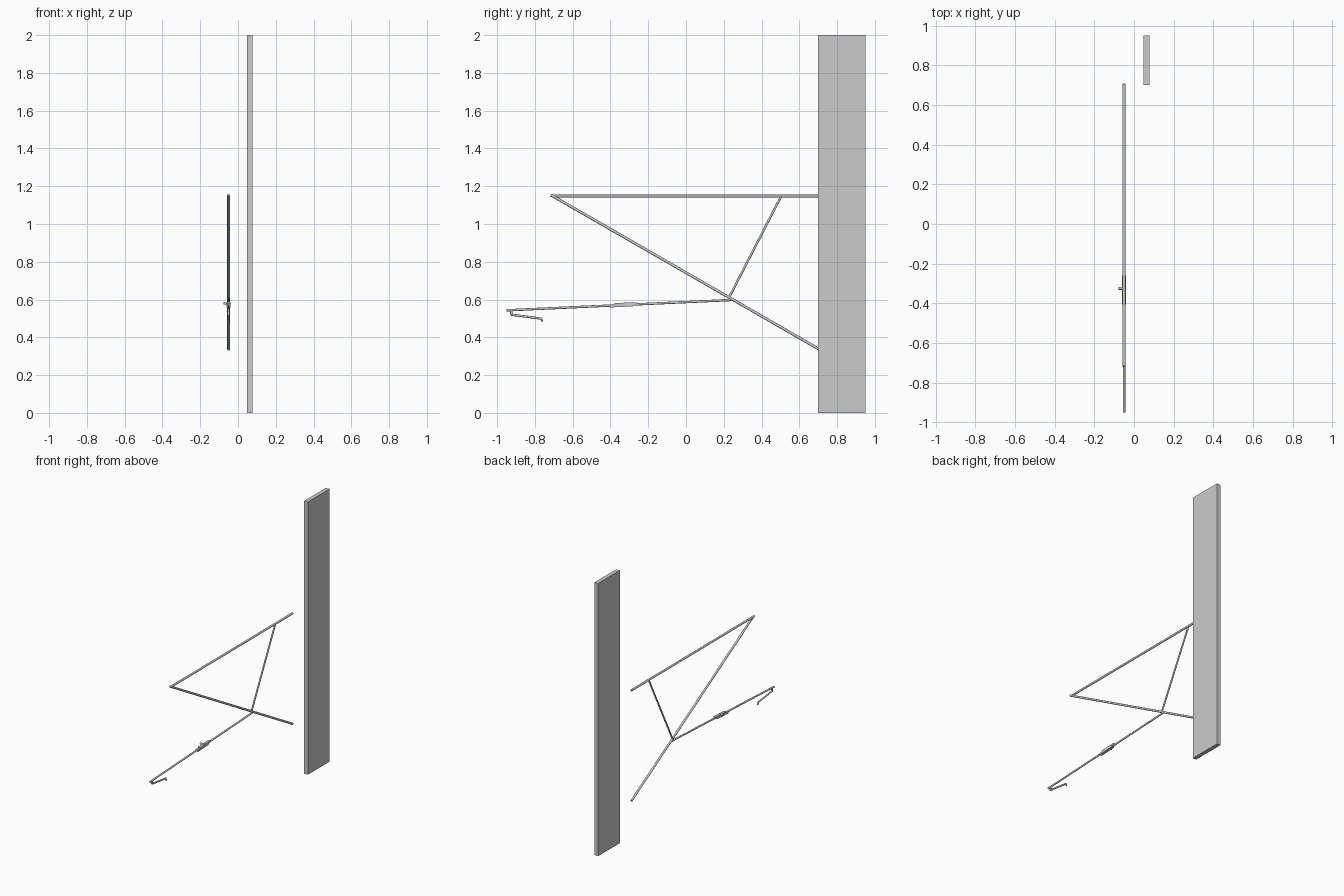
import bpy
from math import radians
from mathutils import Vector

cube = bpy.data.objects.get("Cube")
if cube:
    bpy.data.objects.remove(cube, do_unlink=True)

grey = bpy.data.materials.new("plain grey")
grey.use_nodes = True
colour = (0.6, 0.6, 0.6, 1)
grey.diffuse_color = colour
grey.node_tree.nodes["Principled BSDF"].inputs["Base Color"].default_value = colour

ARM_X = -0.05


def finish(name):
    ob = bpy.context.object
    ob.name = name
    ob.data.materials.append(grey)
    return ob


def box(name, centre, size, tilt=0):
    bpy.ops.mesh.primitive_cube_add(size=1, location=centre, rotation=(tilt, 0, 0))
    bpy.context.object.scale = size
    bpy.ops.object.transform_apply(location=False, rotation=False, scale=True)
    return finish(name)


def rod(name, start, end, radius):
    a, b = Vector(start), Vector(end)
    d = b - a
    bpy.ops.mesh.primitive_cylinder_add(
        vertices=12, radius=radius, depth=d.length, location=(a + b) / 2,
        rotation=d.to_track_quat("Z", "Y").to_euler())
    ob = finish(name)
    bpy.ops.object.shade_smooth_by_angle(angle=radians(40))
    return ob


def side_rod(name, start, end, radius):
    """Rod lying in the plane of the bracket, given as (y, z) points."""
    return rod(name, (ARM_X, *start), (ARM_X, *end), radius)


# Upright mast
box("mast", (0.062, 0.825, 1.0), (0.03, 0.25, 2.0))

# Triangular bracket
side_rod("top_tube", (-0.71, 1.148), (0.705, 1.148), 0.0075)
side_rod("diagonal_tube", (-0.716, 1.154), (0.705, 0.337), 0.0075)
side_rod("brace", (0.503, 1.146), (0.225, 0.605), 0.006)

# Long lower arm with its clamp and side bolt
side_rod("lower_arm", (-0.95, 0.543), (0.248, 0.598), 0.0062)
tilt = radians(2.6)
box("clamp_lower", (ARM_X, -0.343, 0.568), (0.02, 0.125, 0.014), tilt)
box("clamp_upper", (ARM_X, -0.32, 0.577), (0.02, 0.12, 0.012), tilt)
rod("clamp_bolt", (-0.078, -0.325, 0.58), (-0.04, -0.325, 0.58), 0.007)

# Hook hanging from the arm tip
hook = [(-0.925, 0.543), (-0.925, 0.52), (-0.765, 0.499), (-0.761, 0.482)]
for name, a, b in zip(("hook_hanger", "hook_bar", "hook_tip"), hook, hook[1:]):
    side_rod(name, a, b, 0.005 if name == "hook_tip" else 0.006)
